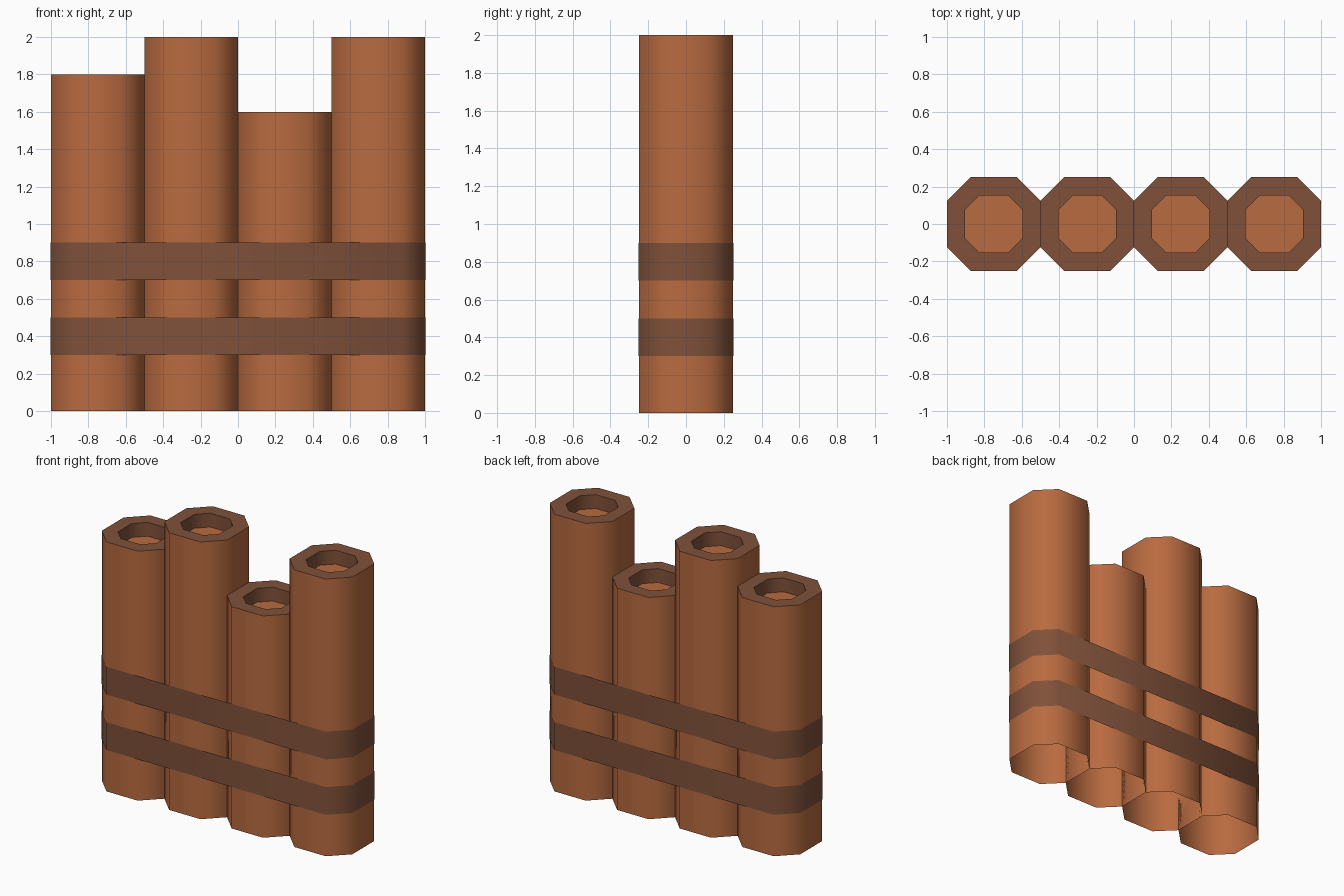
import bpy, bmesh, math

if "Cube" in bpy.data.objects:
    bpy.data.objects.remove(bpy.data.objects["Cube"])


def material(name, rgb):
    m = bpy.data.materials.new(name)
    m.diffuse_color = (*rgb, 1.0)
    m.use_nodes = True
    m.node_tree.nodes["Principled BSDF"].inputs["Base Color"].default_value = m.diffuse_color
    return m


CLAY = material("warm orange brown", (0.48, 0.146, 0.051))
DARK = material("dark brown", (0.215, 0.082, 0.042))


def octagon(half_x, half_y, cut):
    """Rectangle outline with cut corners, counter-clockwise."""
    a, b = half_x - cut, half_y - cut
    return [(half_x, -b), (half_x, b), (a, half_y), (-a, half_y),
            (-half_x, b), (-half_x, -b), (-a, -half_y), (a, -half_y)]


def ring(bm, outline, z):
    return [bm.verts.new((x, y, z)) for x, y in outline]


def bridge(bm, lower, upper, mat):
    n = len(lower)
    for i in range(n):
        j = (i + 1) % n
        f = bm.faces.new((lower[i], lower[j], upper[j], upper[i]))
        f.material_index = mat


def finish(bm, name, mats, x=0.0):
    me = bpy.data.meshes.new(name)
    bm.to_mesh(me)
    bm.free()
    for m in mats:
        me.materials.append(m)
    ob = bpy.data.objects.new(name, me)
    ob.location.x = x
    bpy.context.collection.objects.link(ob)
    bpy.ops.object.select_all(action='DESELECT')
    ob.select_set(True)
    bpy.context.view_layer.objects.active = ob
    bpy.ops.object.shade_smooth_by_angle(angle=math.radians(50))


# Pipes: open below, dark rim and shallow mouth with a clay floor
def pipe(name, x, height):
    bm = bmesh.new()
    outer, inner = octagon(0.25, 0.25, 0.125), octagon(0.153, 0.153, 0.075)
    base, top = ring(bm, outer, 0), ring(bm, outer, height)
    lip, floor = ring(bm, inner, height), ring(bm, inner, height - 0.1)
    bridge(bm, base, top, 0)
    bridge(bm, top, lip, 1)
    bridge(bm, lip, floor, 1)
    bm.faces.new(floor).material_index = 0
    finish(bm, name, (CLAY, DARK), x)


for i, h in enumerate((1.8, 2.0, 1.6, 2.0)):
    pipe(f"pipe_{i + 1}", -0.75 + 0.5 * i, h)


# Straps: thin open strips wrapped around the whole row
def strap(name, z0, z1):
    bm = bmesh.new()
    outline = octagon(1.002, 0.252, 0.125)
    bridge(bm, ring(bm, outline, z0), ring(bm, outline, z1), 0)
    finish(bm, name, (DARK,))


strap("lower_strap", 0.3, 0.5)
strap("upper_strap", 0.7, 0.9)
